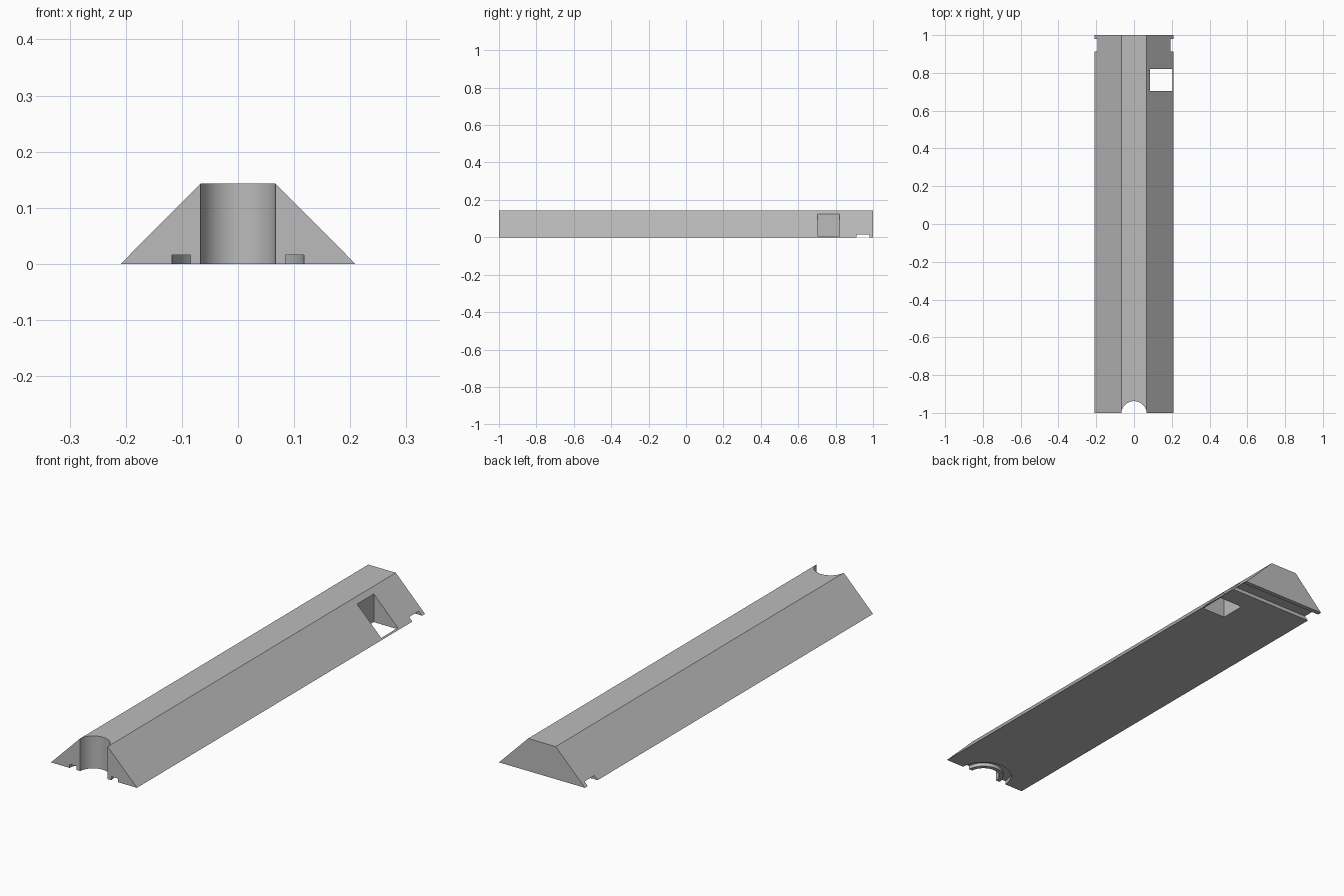
import bpy, bmesh, math

if "Cube" in bpy.data.objects:
    bpy.data.objects.remove(bpy.data.objects["Cube"])

grey = bpy.data.materials.new("light grey")
grey.diffuse_color = (0.5, 0.5, 0.5, 1)
grey.use_nodes = True
grey.node_tree.nodes["Principled BSDF"].inputs["Base Color"].default_value = grey.diffuse_color


def make(name, bm):
    bmesh.ops.recalc_face_normals(bm, faces=bm.faces)
    mesh = bpy.data.meshes.new(name)
    bm.to_mesh(mesh)
    bm.free()
    mesh.materials.append(grey)
    ob = bpy.data.objects.new(name, mesh)
    bpy.context.collection.objects.link(ob)
    return ob


def extrude(name, pts, vec):
    bm = bmesh.new()
    face = bm.faces.new([bm.verts.new(p) for p in pts])
    out = bmesh.ops.extrude_face_region(bm, geom=[face])
    verts = [v for v in out["geom"] if isinstance(v, bmesh.types.BMVert)]
    bmesh.ops.translate(bm, verts=verts, vec=vec)
    return make(name, bm)


def box(name, x0, x1, y0, y1, z0, z1):
    pts = [(x0, y0, z0), (x1, y0, z0), (x1, y1, z0), (x0, y1, z0)]
    return extrude(name, pts, (0, 0, z1 - z0))


def ring(name, r0, r1, z0, z1, cy, n=64):
    bm = bmesh.new()
    loops = []
    for r, z in ((r0, z0), (r1, z0), (r1, z1), (r0, z1)):
        loops.append([bm.verts.new((r * math.cos(2 * math.pi * i / n),
                                    cy + r * math.sin(2 * math.pi * i / n), z))
                      for i in range(n)])
    for k in range(4):
        a, b = loops[k], loops[(k + 1) % 4]
        for i in range(n):
            j = (i + 1) % n
            bm.faces.new((a[i], a[j], b[j], b[i]))
    return make(name, bm)


# Long bar with a trapezoid section
W, T, H = 0.209, 0.067, 0.143
bar = extrude("bar", [(-W, -1, 0), (W, -1, 0), (T, -1, H), (-T, -1, H)], (0, 2, 0))

# Round notch at the front end
CY = -1.005
circle = [(0.067 * math.cos(2 * math.pi * i / 64),
           CY + 0.067 * math.sin(2 * math.pi * i / 64), -0.1) for i in range(64)]
cutters = [
    extrude("notch_cutter", circle, (0, 0, 0.4)),
    # Ring groove under the notch
    ring("ring_groove_cutter", 0.085, 0.118, -0.05, 0.016, CY),
    # Square window through the right slope
    box("window_cutter", 0.086, 0.203, 0.704, 0.82, -0.1, 0.3),
    # Cross groove under the back end
    box("cross_groove_cutter", -0.4, 0.4, 0.912, 0.98, -0.05, 0.016),
]

bpy.context.view_layer.objects.active = bar
bar.select_set(True)
for c in cutters:
    mod = bar.modifiers.new(c.name, "BOOLEAN")
    mod.operation = "DIFFERENCE"
    mod.solver = "EXACT"
    mod.object = c
    bpy.ops.object.modifier_apply(modifier=mod.name)
    bpy.data.objects.remove(c)

# Smooth the round walls, keep corners sharp
bpy.ops.object.shade_smooth_by_angle(angle=math.radians(30))
